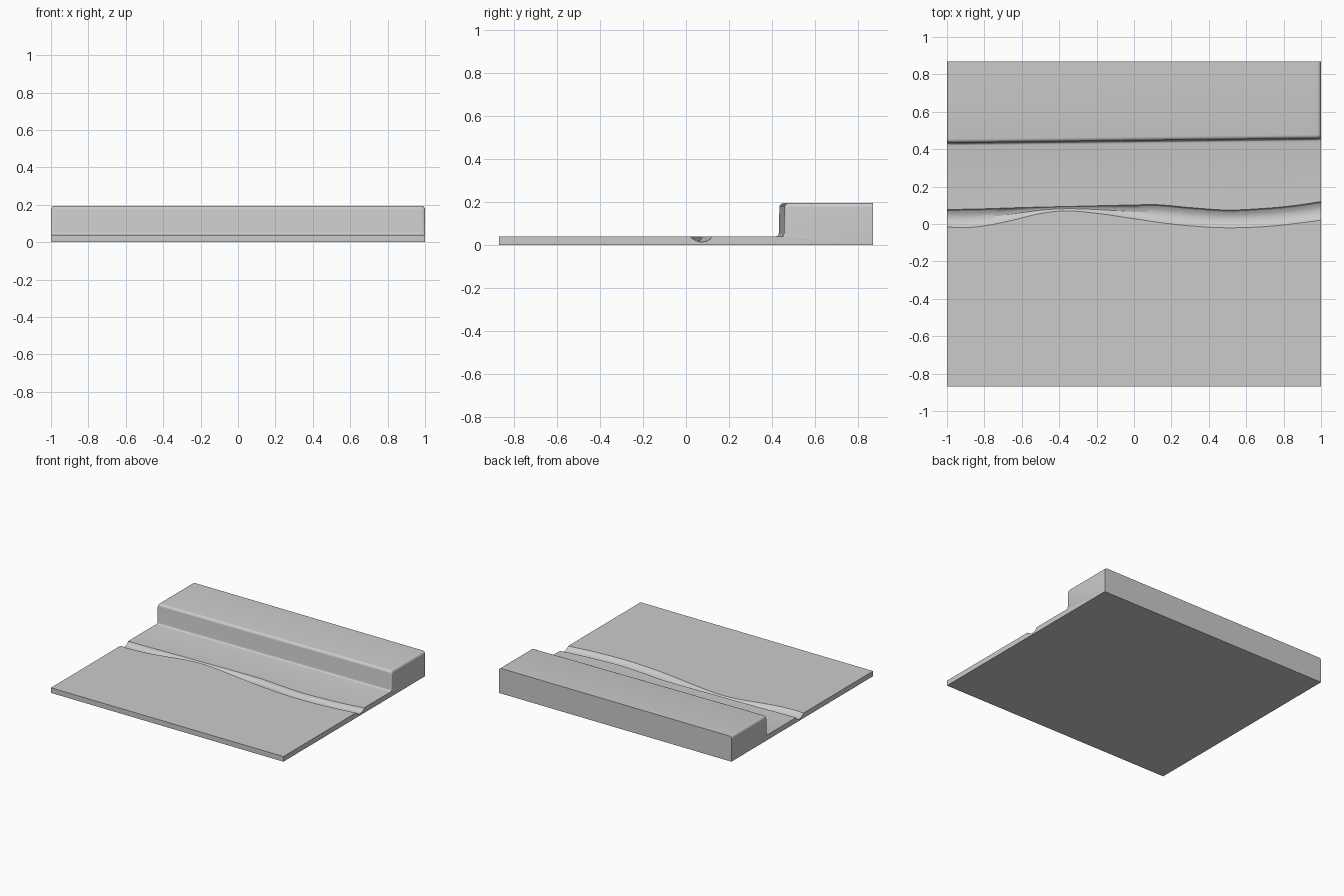
import bpy, bmesh
from math import sin, cos, pi

if "Cube" in bpy.data.objects:
    bpy.data.objects.remove(bpy.data.objects["Cube"])


def smooth(points, x):
    """Cubic interpolation through (x, y) points."""
    n = len(points)

    def slope(i):
        a, b = points[max(i - 1, 0)], points[min(i + 1, n - 1)]
        return (b[1] - a[1]) / (b[0] - a[0])
    i = 0
    while i < n - 2 and x > points[i + 1][0]:
        i += 1
    (x0, y0), (x1, y1) = points[i], points[i + 1]
    h = x1 - x0
    t = (x - x0) / h
    return ((2*t**3 - 3*t*t + 1) * y0 + (t**3 - 2*t*t + t) * h * slope(i)
            + (3*t*t - 2*t**3) * y1 + (t**3 - t*t) * h * slope(i + 1))


HALF_Y, GROUND, TOP = 0.87, 0.04, 0.195
NEAR_BANK = [(-1, -0.015), (-0.93, -0.02), (-0.8, -0.01), (-0.65, 0.02), (-0.5, 0.056),
             (-0.36, 0.07), (-0.2, 0.057), (0, 0.028), (0.2, 0), (0.4, -0.017),
             (0.55, -0.02), (0.75, -0.01), (1, 0.02)]
FAR_BANK = [(-1, 0.078), (-0.85, 0.08), (-0.6, 0.088), (-0.3, 0.095), (0, 0.102),
            (0.13, 0.103), (0.3, 0.088), (0.5, 0.075), (0.7, 0.084), (0.85, 0.098), (1, 0.12)]
# channel cross-section: fraction across, fraction of depth
CHANNEL = [(0, 0), (0.1, 0.4), (0.25, 0.72), (0.5, 1), (0.75, 0.85), (0.92, 0.5), (1, 0)]


def section(x):
    near, far = smooth(NEAR_BANK, x), smooth(FAR_BANK, x)
    width = far - near
    depth = min(0.027, 0.35 * width)
    cliff = 0.443 + 0.012 * x
    # rounded ends of the upper step
    r = 0.02
    e = max(0, abs(x) - (1 - r))
    drop = r - max(0, r * r - e * e) ** 0.5
    cliff += 0.4 * drop
    top = TOP - drop
    pts = [(-HALF_Y, 0), (-HALF_Y, GROUND)]
    pts += [(near + t * width, GROUND - d * depth) for t, d in CHANNEL]
    # foot fillet, then rounded upper edge
    for k in range(5):
        a = k / 4 * pi / 2
        pts.append((cliff - 0.013 + 0.013 * sin(a), GROUND + 0.013 * (1 - cos(a))))
    for k in range(6):
        a = k / 5 * pi / 2
        pts.append((cliff + 0.003 + r * (1 - cos(a)), top - r + r * sin(a)))
    return pts + [(HALF_Y, top), (HALF_Y, 0)]


# terrain slab: loft the cross-section along x
ends = [0.98, 0.985, 0.99, 0.994, 0.997, 0.999, 1]
stations = [-v for v in reversed(ends)] + [i * 0.02 for i in range(-48, 49)] + ends
bm = bmesh.new()
rings = [[bm.verts.new((x, y, z)) for y, z in section(x)] for x in stations]
for a, b in zip(rings, rings[1:]):
    for i in range(len(a)):
        j = (i + 1) % len(a)
        bm.faces.new((a[i], a[j], b[j], b[i]))
bm.faces.new(rings[0])
bm.faces.new(rings[-1])
bmesh.ops.recalc_face_normals(bm, faces=bm.faces)
mesh = bpy.data.meshes.new("terrain_slab")
bm.to_mesh(mesh)
bm.free()
slab = bpy.data.objects.new("terrain_slab", mesh)
bpy.context.collection.objects.link(slab)
bpy.context.view_layer.objects.active = slab
slab.select_set(True)
bpy.ops.object.shade_smooth_by_angle(angle=0.52)
